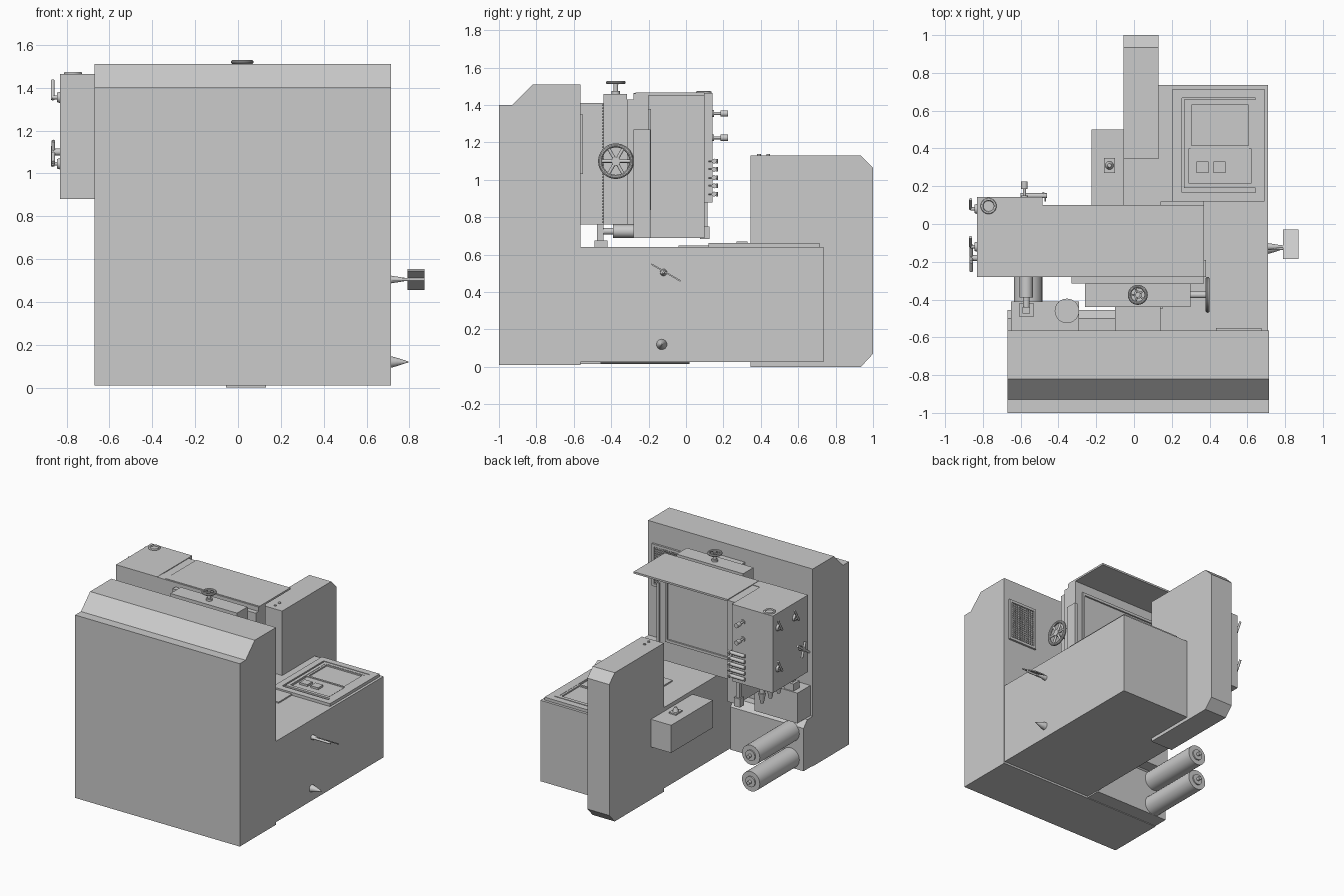
import bpy, bmesh, math
from mathutils import Vector

if "Cube" in bpy.data.objects:
    bpy.data.objects.remove(bpy.data.objects["Cube"])


def finish(name, bm, smooth=False):
    bmesh.ops.recalc_face_normals(bm, faces=bm.faces)
    me = bpy.data.meshes.new(name)
    bm.to_mesh(me)
    bm.free()
    ob = bpy.data.objects.new(name, me)
    bpy.context.collection.objects.link(ob)
    if smooth:
        bpy.context.view_layer.objects.active = ob
        ob.select_set(True)
        bpy.ops.object.shade_smooth_by_angle()
        ob.select_set(False)
    return ob


def add_box(bm, x, y, z):
    vs = bmesh.ops.create_cube(bm, size=1)["verts"]
    for v in vs:
        v.co = Vector([(r[0] + r[1]) / 2 + c * (r[1] - r[0]) for c, r in zip(v.co, (x, y, z))])


def box(name, x, y, z):
    bm = bmesh.new()
    add_box(bm, x, y, z)
    return finish(name, bm)


def add_rod(bm, a, b, r1, r2=None, n=24):
    a, b = Vector(a), Vector(b)
    d = b - a
    vs = bmesh.ops.create_cone(bm, cap_ends=True, segments=n, radius1=r1,
                               radius2=r1 if r2 is None else r2, depth=d.length)["verts"]
    q = d.to_track_quat("Z", "Y")
    for v in vs:
        v.co = q @ v.co + (a + b) / 2


def rods(name, parts):
    bm = bmesh.new()
    for p in parts:
        add_rod(bm, *p)
    return finish(name, bm, True)


def profile(name, yz, x0, x1):
    # extrude a y-z outline along x
    bm = bmesh.new()
    f = bm.faces.new([bm.verts.new((x0, y, z)) for y, z in yz])
    new = bmesh.ops.extrude_face_region(bm, geom=[f])["geom"]
    for v in new:
        if isinstance(v, bmesh.types.BMVert):
            v.co.x = x1
    return finish(name, bm)


def frame(name, x, y, z, w):
    # rectangular border lying in the x-y plane
    bm = bmesh.new()
    for xr in ((x[0], x[0] + w), (x[1] - w, x[1])):
        add_box(bm, xr, y, z)
    for yr in ((y[0], y[0] + w), (y[1] - w, y[1])):
        add_box(bm, (x[0] + w, x[1] - w), yr, z)
    return finish(name, bm)


def handwheel(name, c, axis, r, tube, spokes):
    bpy.ops.mesh.primitive_torus_add(location=c, major_radius=r - tube, minor_radius=tube,
                                     major_segments=40, minor_segments=10)
    rim = bpy.context.object
    rim.name = name + "_rim"
    q = Vector(axis).to_track_quat("Z", "Y")
    rim.rotation_euler = q.to_euler()
    bpy.ops.object.shade_smooth_by_angle()
    c, ax = Vector(c), Vector(axis)
    parts = [(c - ax * tube, c + ax * tube, r * .25)]
    for i in range(spokes):
        t = math.tau * i / spokes
        parts.append((c, c + q @ Vector((math.cos(t), math.sin(t), 0)) * (r - tube), r * .09))
    rods(name + "_spokes", parts)
    rim.select_set(False)


# main cabinet, base body, tall divider
profile("main_cabinet", [(-1, .01), (-.565, .01), (-.565, 1.51), (-.82, 1.51), (-.93, 1.4), (-1, 1.4)], -.67, .715)
box("base_body", (-.055, .71), (-.57, .735), (.025, .64))
profile("tall_divider", [(.345, 0), (.935, 0), (1, .07), (1, 1.065), (.935, 1.13), (.345, 1.13)], -.055, .13)
rods("divider_pegs", [((.04, y, 1.12), (.04, y, 1.137), .01) for y in (.39, .44)])
box("side_shelf", (-.225, -.05), (0, .5), (.4, .61))
box("shelf_plate", (-.16, -.1), (.27, .35), (.605, .62))
rods("shelf_lamp", [((-.13, .31, .62), (-.13, .31, .65), .022, .01)])

# lower left roller housing with rollers
profile("roller_housing", [(-.57, .015), (-.455, .015), (-.455, .34), (-.5, .39), (-.57, .39)], -.67, -.05)
box("drive_box", (-.65, -.29), (-.57, -.41), (.39, .62))
rods("drive_cap", [((-.355, -.46, .6), (-.355, -.46, .635), .065)])
for i, z in enumerate((.29, .09)):
    rods(f"roller_{i}", [((-.56, -.46, z), (-.56, .02, z), .075),
                         ((-.56, .02, z), (-.56, .03, z), .04), ((-.56, .02, z), (-.56, .055, z), .013)])

# work surface panel with recessed tray
box("desk_panel", (.205, .69), (.12, .715), (.635, .65))
frame("desk_outer_frame", (.205, .69), (.12, .715), (.64, .662), .048)
frame("desk_inner_frame", (.265, .645), (.19, .66), (.64, .662), .025)
frame("screen_frame", (.29, .62), (.4, .645), (.645, .66), .015)
box("desk_middle", (.3, .61), (.22, .4), (.64, .655))
for x in (.33, .42):
    box("desk_button", (x, x + .065), (.27, .33), (.65, .67))
box("desk_step", (.14, .37), (-.04, .12), (.635, .65))

# pedal and knob on the right side
rods("pedal_rod", [((.7, -.13, .505), (.87, -.13, .505), .008), ((.7, -.12, .505), (.79, -.12, .505), .02, .006)])
profile("pedal_plate", [(-.185, .545), (-.03, .455), (-.03, .464), (-.185, .554)], .79, .87)
rods("side_knob", [((.71, -.13, .12), (.74, -.13, .12), .028, .02), ((.74, -.13, .12), (.795, -.13, .12), .02, .002)])

# neck and sliding saddle
box("neck", (-.1, .14), (-.57, -.435), (.76, 1.41))
box("saddle", (-.26, .3), (-.44, -.315), (.76, 1.46))
box("saddle_plate", (-.33, .37), (-.315, -.275), (.76, 1.43))
bm = bmesh.new()
for i in range(40):
    z = .77 + i * .016
    add_box(bm, (.14, .15), (-.45, -.438), (z, z + .008))
finish("saddle_rack", bm)

# head: rear wall, canopy, control box
box("head_wall", (-.5, .37), (-.28, -.2), (.69, 1.463))
box("head_wall_trim", (.36, .38), (-.28, -.19), (.69, 1.27))
frame_w = .02
bm = bmesh.new()
for x in ((-.45, -.43), (.29, .31)):
    add_box(bm, x, (-.2, -.188), (.84, 1.38))
for z in ((.84, .86), (1.36, 1.38)):
    add_box(bm, (-.43, .29), (-.2, -.188), z)
finish("head_panel_frame", bm)
box("canopy", (-.42, .37), (-.27, .1), (1.452, 1.466))
box("control_box", (-.83, -.485), (-.28, .143), (.88, 1.465))
box("head_inner_cheek", (-.5, -.42), (-.21, .1), (.69, 1.46))
bpy.ops.mesh.primitive_torus_add(location=(-.77, .095, 1.467), major_radius=.035, minor_radius=.007)
bpy.context.object.name = "box_top_ring"
bpy.ops.object.shade_smooth_by_angle()
bpy.context.object.select_set(False)

# perforated grid inside the head
bm = bmesh.new()
for i in range(4):
    for j in range(20):
        y, z = -.195 + i * .012, 1.15 + j * .0155
        add_box(bm, (-.425, -.414), (y, y + .007), (z, z + .008))
finish("head_grid", bm)

# cabinet vent
bm = bmesh.new()
for x in ((.435, .455), (.655, .675)):
    add_box(bm, x, (-.57, -.55), (1.03, 1.35))
for z in ((1.03, 1.05), (1.33, 1.35)):
    add_box(bm, (.455, .655), (-.57, -.55), z)
for i in range(11):
    add_box(bm, (.468 + i * .017, .475 + i * .017), (-.57, -.557), (1.05, 1.33))
for i in range(16):
    add_box(bm, (.455, .655), (-.57, -.557), (1.061 + i * .017, 1.068 + i * .017))
finish("cabinet_vent", bm)

# handwheels
handwheel("side_handwheel", (.39, -.375, 1.1), (1, 0, 0), .095, .011, 6)
rods("side_wheel_shaft", [((.29, -.375, 1.1), (.4, -.375, 1.1), .018)])
handwheel("top_handwheel", (.02, -.375, 1.52), (0, 0, 1), .053, .009, 5)
rods("top_wheel_shaft", [((.02, -.375, 1.45), (.02, -.375, 1.525), .012), ((.02, -.375, 1.45), (.02, -.375, 1.475), .022)])

# levers on the left face of the control box
for i, (y, z) in enumerate(((.08, 1.355), (-.12, 1.355), (.08, 1.045))):
    rods(f"left_lever_{i}", [((-.82, y, z), (-.845, y, z), .03, .022), ((-.84, y, z), (-.865, y, z), .009),
                             ((-.865, y, z - .01), (-.865, y + .05, z + .08), .008)])
rods("left_crossed_lever", [((-.82, -.18, 1.1), (-.87, -.18, 1.1), .016),
                            ((-.862, -.25, 1.05), (-.862, -.11, 1.15), .009),
                            ((-.862, -.2, 1.15), (-.862, -.16, 1.04), .009)])

# front knobs and row of small levers
for z in (1.355, 1.225):
    rods("front_knob", [((-.58, .13, z), (-.58, .2, z), .008), ((-.58, .185, z), (-.58, .225, z), .017),
                        ((-.58, .14, z), (-.58, .15, z), .018)])
for i in range(5):
    z = 1.1 - i * .044
    rods(f"small_lever_{i}", [((-.6, .15, z), (-.46, .15, z), .013), ((-.47, .12, z), (-.47, .165, z), .004),
                              ((-.48, .165, z - .012), (-.48, .165, z + .012), .005)])

# nozzle, guide rod and hanging arms below the head
box("nozzle_arm", (-.53, -.5), (.085, .115), (.72, 1.13))
box("nozzle_tip", (-.54, -.49), (.075, .125), (.685, .75))
rods("guide_rod", [((-.57, -.27, .725), (-.57, -.45, .725), .018), ((-.57, -.28, .725), (-.57, -.39, .725), .035)])
box("guide_foot", (-.61, -.53), (-.49, -.42), (.62, .675))
box("guide_post", (-.59, -.55), (-.475, -.44), (.67, .76))
for i, y in enumerate((-.2, -.1, 0)):
    rods(f"hanging_arm_{i}", [((-.64, y, .89), (-.64, y, .76), .018), ((-.64, y, .78), (-.64, y, .7), .028, .012)])
